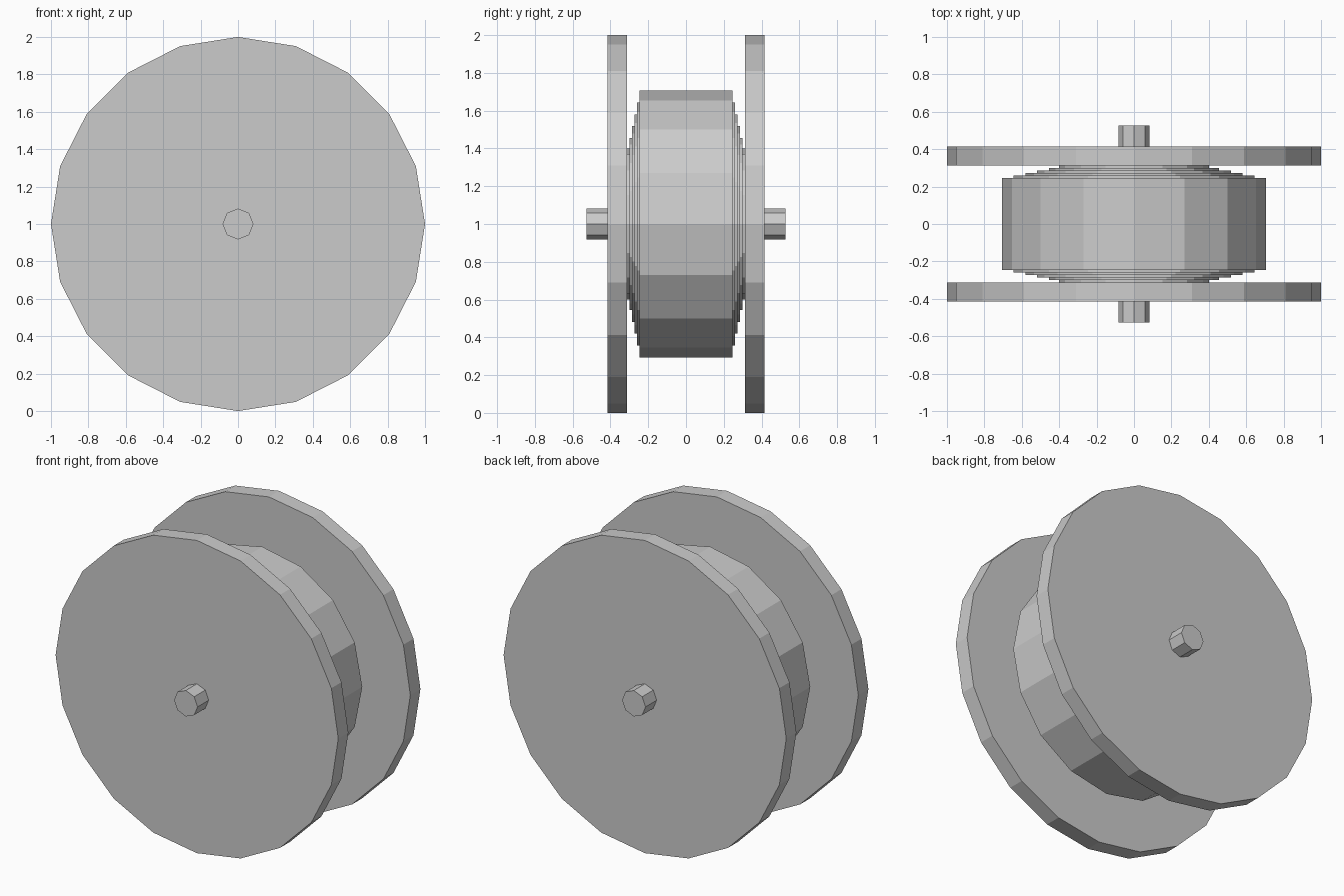
import bpy, bmesh
from math import sin, cos, tau

if "Cube" in bpy.data.objects:
    bpy.data.objects.remove(bpy.data.objects["Cube"])


def lathe(name, profile, sides):
    """Closed solid turned about the y axis at z = 1; profile is (y, radius)."""
    bm = bmesh.new()
    rings = [[bm.verts.new((r * cos(tau * i / sides), y, 1 + r * sin(tau * i / sides)))
              for i in range(sides)] for y, r in profile]
    for a, b in zip(rings, rings[1:]):
        for i in range(sides):
            j = (i + 1) % sides
            bm.faces.new((a[i], a[j], b[j], b[i]))
    bm.faces.new(rings[0])
    bm.faces.new(rings[-1])
    bmesh.ops.recalc_face_normals(bm, faces=bm.faces)
    mesh = bpy.data.meshes.new(name)
    bm.to_mesh(mesh)
    bm.free()
    obj = bpy.data.objects.new(name, mesh)
    bpy.context.collection.objects.link(obj)
    return obj


# Side flanges
lathe("front_flange", [(-0.415, 1.0), (-0.313, 1.0)], 20)
lathe("back_flange", [(0.313, 1.0), (0.415, 1.0)], 20)

# Axle through the whole spool
lathe("axle", [(-0.527, 0.083), (0.527, 0.083)], 8)

# Wound drum: layers step narrower from the core outward
layers = [(0.313, 0.40), (0.299, 0.455), (0.286, 0.518),
          (0.273, 0.58), (0.26, 0.643), (0.246, 0.707)]
half = []
prev = None
for y, r in layers:
    if prev is not None:
        half.append((y, prev))
    half.append((y, r))
    prev = r
lathe("wound_drum", [(-y, r) for y, r in half] + half[::-1], 16)
